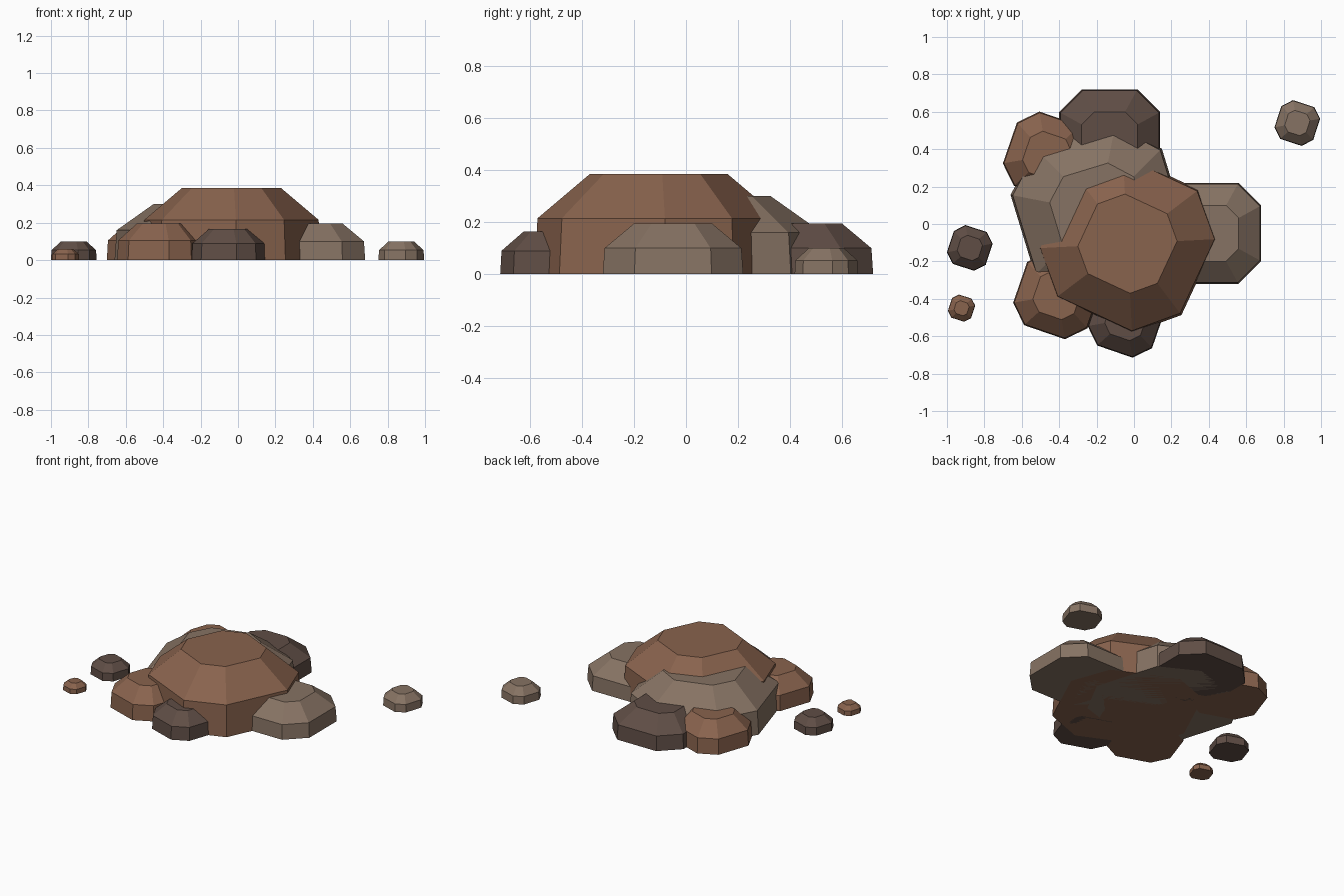
import bpy, math

if "Cube" in bpy.data.objects:
    bpy.data.objects.remove(bpy.data.objects["Cube"])


def material(name, rgb):
    m = bpy.data.materials.new(name)
    m.diffuse_color = (*rgb, 1)
    m.use_nodes = True
    m.node_tree.nodes["Principled BSDF"].inputs["Base Color"].default_value = m.diffuse_color
    return m


BROWN = material("brown_stone", (0.25, 0.125, 0.075))
TAUPE = material("taupe_stone", (0.24, 0.17, 0.125))
DARK = material("dark_stone", (0.115, 0.075, 0.06))


def rock(name, x, y, apothem, rot, mid, height, mat, ratio=0.55):
    """Chamfered square block: upright skirt, sloped shoulder, flat top."""
    a, b = apothem, apothem * ratio
    outline = [(a, -b), (a, b), (b, a), (-b, a), (-a, b), (-a, -b), (-b, -a), (b, -a)]
    c, s = math.cos(math.radians(rot)), math.sin(math.radians(rot))
    verts = []
    for scale, z in ((1.0, 0.0), (0.975, mid), (0.555, height)):
        verts += [(x + scale * (px * c - py * s), y + scale * (px * s + py * c), z)
                  for px, py in outline]
    faces = [tuple(range(7, -1, -1)), tuple(range(16, 24))]
    for r in (0, 8):
        faces += [(r + i, r + (i + 1) % 8, r + 8 + (i + 1) % 8, r + 8 + i) for i in range(8)]
    mesh = bpy.data.meshes.new(name)
    mesh.from_pydata(verts, [], faces)
    mesh.materials.append(mat)
    ob = bpy.data.objects.new(name, mesh)
    bpy.context.collection.objects.link(ob)


# Two large overlapping boulders
rock("main_boulder", -0.035, -0.105, 0.423, -25, 0.215, 0.385, BROWN, 0.53)
rock("rear_boulder", -0.19, 0.065, 0.423, 17, 0.16, 0.30, TAUPE, 0.53)

# Medium rocks around the base
rock("right_rock", 0.41, -0.05, 0.27, 0, 0.10, 0.195, TAUPE)
rock("back_rock", -0.13, 0.45, 0.27, 0, 0.10, 0.195, DARK)
rock("back_left_rock", -0.465, 0.365, 0.21, -19, 0.105, 0.195, BROWN)
rock("front_left_rock", -0.41, -0.38, 0.21, -19, 0.105, 0.195, BROWN)
rock("front_rock", -0.043, -0.51, 0.182, -19, 0.09, 0.165, DARK)

# Loose stones
rock("right_stone", 0.873, 0.54, 0.109, -18, 0.053, 0.10, TAUPE)
rock("left_stone", -0.878, -0.128, 0.109, -18, 0.053, 0.10, DARK)
rock("small_stone", -0.922, -0.45, 0.065, -18, 0.032, 0.06, BROWN)
